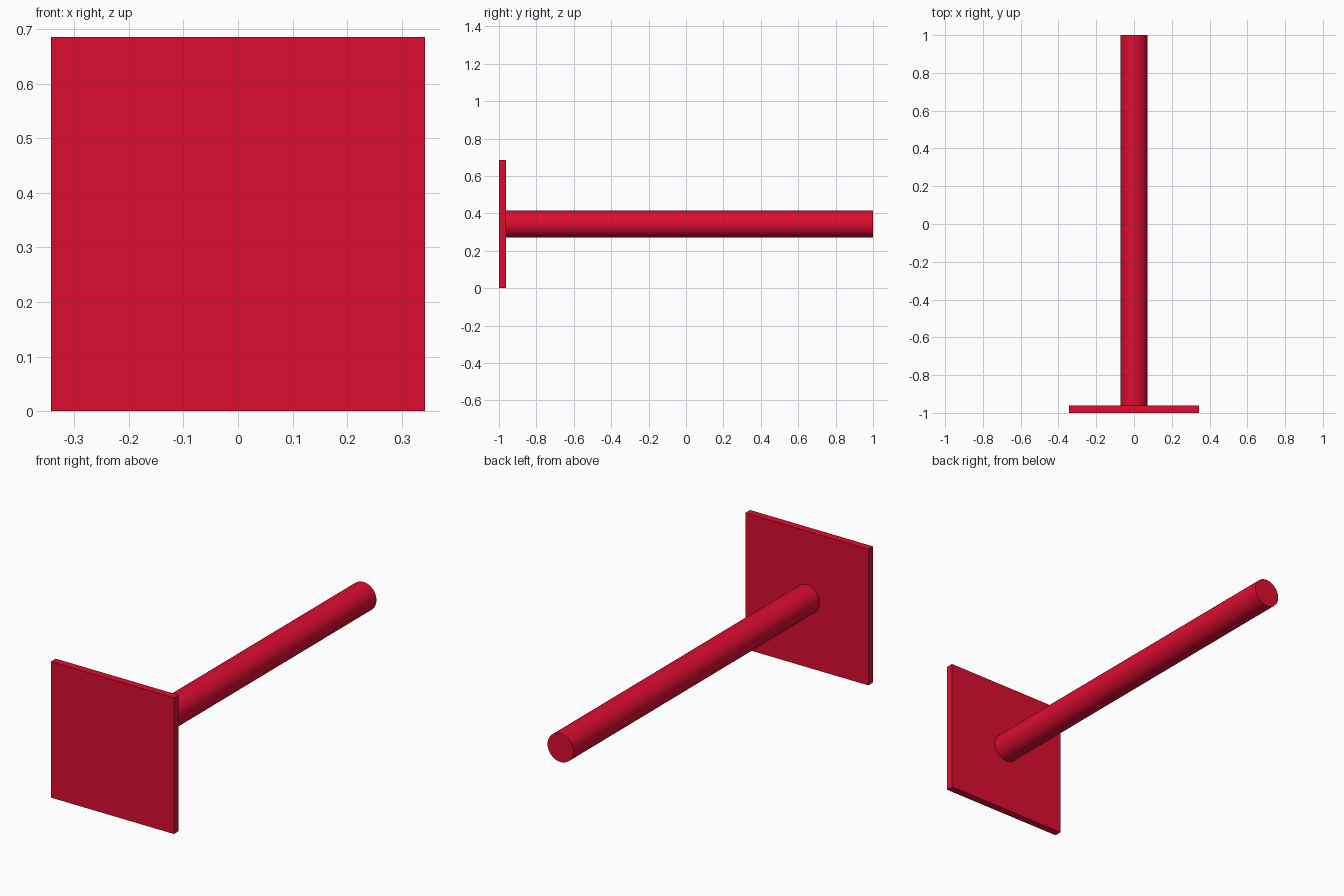
import bpy
import math

if "Cube" in bpy.data.objects:
    bpy.data.objects.remove(bpy.data.objects["Cube"])

HALF = 0.343        # half the plate's side, also the rod's height
THICK = 0.038       # plate thickness
RADIUS = 0.072      # rod radius

red = bpy.data.materials.new("red")
red.diffuse_color = (0.72, 0.004, 0.03, 1)
red.use_nodes = True
red.node_tree.nodes["Principled BSDF"].inputs["Base Color"].default_value = red.diffuse_color

# Square end plate
bpy.ops.mesh.primitive_cube_add(size=1, location=(0, -1 + THICK / 2, HALF))
plate = bpy.context.object
plate.name = "end_plate"
plate.scale = (2 * HALF, THICK, 2 * HALF)
bpy.ops.object.transform_apply(location=False, rotation=False, scale=True)
plate.data.materials.append(red)

# Round rod from the back of the plate
length = 2 - THICK
bpy.ops.mesh.primitive_cylinder_add(
    vertices=64, radius=RADIUS, depth=length,
    location=(0, 1 - length / 2, HALF), rotation=(math.pi / 2, 0, 0))
rod = bpy.context.object
rod.name = "rod"
rod.data.materials.append(red)
bpy.ops.object.shade_smooth_by_angle(angle=math.radians(30))
